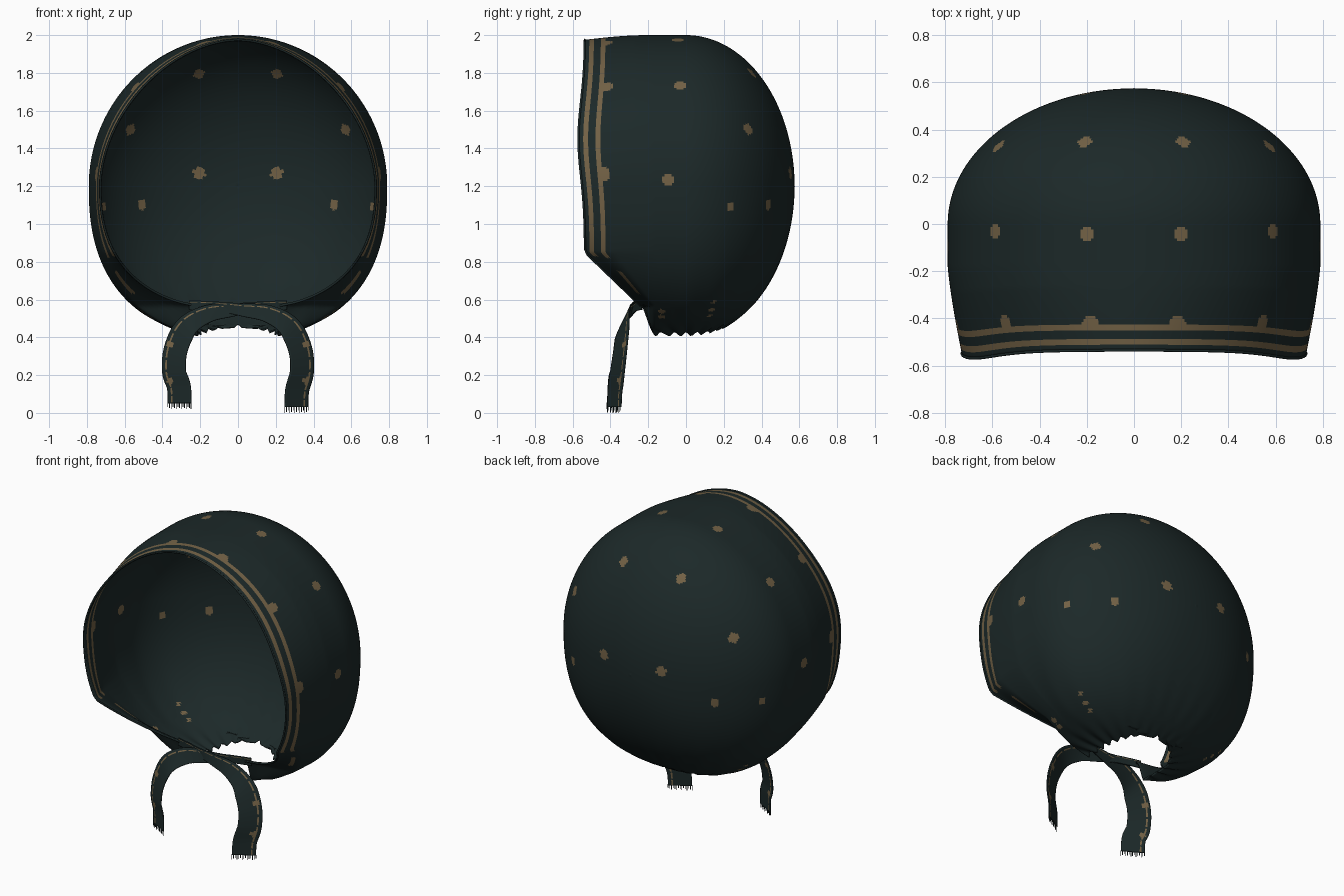
import bpy, bmesh, math
from mathutils import Vector
from mathutils.kdtree import KDTree

if "Cube" in bpy.data.objects:
    bpy.data.objects.remove(bpy.data.objects["Cube"])


def material(name, rgb):
    m = bpy.data.materials.new(name)
    m.diffuse_color = (*rgb, 1)
    m.use_nodes = True
    m.node_tree.nodes["Principled BSDF"].inputs["Base Color"].default_value = m.diffuse_color
    return m


CLOTH = material("dark_teal_cloth", (0.0115, 0.0215, 0.0215))
TAN = material("tan_print", (0.17, 0.12, 0.06))


def finish(name, bm, thickness):
    bmesh.ops.recalc_face_normals(bm, faces=bm.faces)
    me = bpy.data.meshes.new(name)
    bm.to_mesh(me)
    bm.free()
    ob = bpy.data.objects.new(name, me)
    bpy.context.collection.objects.link(ob)
    me.materials.append(CLOTH)
    me.materials.append(TAN)
    for p in me.polygons:
        p.use_smooth = True
    if thickness:
        mod = ob.modifiers.new("thickness", 'SOLIDIFY')
        mod.thickness = thickness
        mod.offset = -1
    return ob


def grid(bm, rows):
    """Faces between successive rows; returns (row, column, face)."""
    vs = [[bm.verts.new(p) for p in r] for r in rows]
    return [(i, j, bm.faces.new((vs[i][j], vs[i][j + 1], vs[i + 1][j + 1], vs[i + 1][j])))
            for i in range(len(vs) - 1) for j in range(len(vs[0]) - 1)]


# ---- hood: sections from the face rim to the back pole, open at the neck
def rim_y(z):
    y = -0.535 - 0.035 * math.exp(-((z - 1.45) / 0.28) ** 2)
    return min(-0.24, y + max(0, 0.85 - z) * 1.04)


def section(s, k, y_back, count=400):
    """s: 0 at the rim to 1 at mid depth; k: shrink factor of the back."""
    t = min(1, s / 0.3)
    e = t * t * (3 - 2 * t)
    side = (0.73 + 0.06 * min(1, 1.15 * math.sin(s * math.pi / 2))) * k
    top = (0.775 + 0.025 * math.sin(min(1, s * 1.6) * math.pi / 2)) * k
    low = (0.65 + 0.15 * e) * k
    n_top, n_low = 1.82 + 0.18 * min(1, s * 2), 2.4
    gap = 0.22 * math.sqrt(max(0, 1 - (y_back / 0.21) ** 2))
    f0 = math.asin(min(1, (gap / max(side, 1e-4)) ** (n_low / 2))) if gap > 0 else 0
    pts = []
    for j in range(count + 1):
        f = f0 + (2 * math.pi - 2 * f0) * j / count
        sn, cs = math.sin(f), math.cos(f)
        if j in (0, count) and gap == 0:
            sn = 0
        p = 2 / (n_low if cs > 0 else n_top)
        x = side * math.copysign(abs(sn) ** p, sn)
        z = 1.2 - (low * cs ** p if cs > 0 else -top * abs(cs) ** p)
        y = rim_y(z) * (1 - s) + y_back
        # gathers fanning out of the neck edge
        fold = math.exp(-max(0, z - 0.42) / 0.09) * math.cos(24 * math.atan2(x, y))
        pts.append(Vector((x * (1 + 0.04 * fold), y * (1 + 0.04 * fold), z + 0.01 * fold)))
    return pts


FRONT, BACK = 44, 76
rows = [section(i / FRONT, 1, 0) for i in range(FRONT + 1)]
for i in range(1, BACK + 1):
    a = i / BACK * math.pi / 2
    rows.append(section(1, max(0.004, math.cos(a)), 0.575 * math.sin(a)))

bm = bmesh.new()
faces = grid(bm, rows)
pole = bm.verts.new((0, 0.576, 1.2))
bm.verts.ensure_lookup_table()
n = len(rows[0])
last = bm.verts[(len(rows) - 1) * n:len(rows) * n]
for a, b in zip(last, last[1:]):
    bm.faces.new((a, b, pole))
centres = [(i, j, f, f.calc_center_median()) for i, j, f in faces]

# two trim stripes following the rim, only a short patch of one on the cheeks
for i, j, f, c in centres:
    if (i in (2, 3) and c.z > 0.83) or (i in (7, 8) and (c.z > 0.82 or 0.63 < c.z < 0.75)):
        f.material_index = 1

# printed dots (position, radius), mirrored left and right
dots = [(0.21, 0.35, 1.8, .031), (0.57, 0.33, 1.5, .031), (0.21, 0.55, 1.27, .033),
        (0.5, 0.41, 1.1, .028), (0.7, 0.23, 1.09, .021), (0.6, -0.035, 1.74, .03),
        (0.78, -0.09, 1.235, .03), (0.21, -0.04, 2.0, .03), (0.57, -0.42, 1.75, .034),
        (0.19, -0.42, 1.98, .034), (0.745, -0.435, 1.26, .037),
        (0.46, -0.13, 0.52, .02), (0.5, -0.13, 0.55, .02),
        (0.43, 0.11, 0.55, .013), (0.47, 0.12, 0.58, .015), (0.51, 0.13, 0.62, .013)]
kd = KDTree(len(centres))
for k, c in enumerate(centres):
    kd.insert(c[3], k)
kd.balance()
for x, y, z, r in dots:
    for sx in (1, -1):
        co = kd.find((sx * x, y, z))[0]
        for _, k, _ in kd.find_range(co, r):
            centres[k][2].material_index = 1
bmesh.ops.remove_doubles(bm, verts=bm.verts, dist=0.0002)
finish("hood", bm, 0.008)

# ---- rolled hem along the face rim
cu = bpy.data.curves.new("rim_hem", 'CURVE')
cu.dimensions = '3D'
cu.bevel_depth = 0.006
cu.bevel_resolution = 1
sp = cu.splines.new('POLY')
hem = rows[0][::4]
sp.points.add(len(hem) - 1)
for q, p in zip(sp.points, hem):
    q.co = (*p, 1)
cu.materials.append(CLOTH)
bpy.context.collection.objects.link(bpy.data.objects.new("rim_hem", cu))


# ---- tie ribbons crossing under the chin
def smooth_path(pts, steps):
    pts = [pts[0]] + pts + [pts[-1]]
    out = []
    for i in range(1, len(pts) - 2):
        a, b, c, d = pts[i - 1:i + 3]
        for k in range(steps):
            t = k / steps
            out.append(0.5 * (2 * b + (c - a) * t + (2 * a - 5 * b + 4 * c - d) * t * t
                              + (3 * b - a - 3 * c + d) * t ** 3))
    return out + [pts[-1]]


COLS = 14
for side, name, drop, push in ((-1, "left", 0.02, 0.0), (1, "right", 0.0, -0.012)):
    path = smooth_path([Vector((side * x, y + push * (z > 0.5), z)) for x, y, z in (
        (-0.26, -0.235, 0.57), (-0.12, -0.265, 0.565), (0.03, -0.285, 0.545),
        (0.16, -0.305, 0.525), (0.27, -0.335, 0.46), (0.33, -0.35, 0.34),
        (0.34, -0.365, 0.22), (0.315, -0.378, 0.12 + drop), (0.31, -0.382, 0.03 + drop))], 10)
    ribbon = []
    m = len(path) - 1
    for i, p in enumerate(path):
        d = (path[min(m, i + 1)] - path[max(0, i - 1)]).normalized()
        across = Vector((-d.z * side, 0, d.x * side)).normalized()
        if i == m:
            across = Vector((side, 0, 0))
        grow = min(1, max(0, (i / m - 0.15) / 0.4))
        # outer edge turned back so each ribbon faces outward
        across = across * (0.025 + 0.037 * grow) + Vector((0, 0.036 * grow, 0))
        ribbon.append([p + across * (2 * j / COLS - 1) for j in range(COLS + 1)])
    bm = bmesh.new()
    spots = [Vector((side * x, 0, z)) for x, z in ((0.36, 0.36), (0.36, 0.17))]
    for i, j, f in grid(bm, ribbon):
        c = f.calc_center_median()
        near = any(math.hypot(c.x - s.x, c.z - s.z) < 0.018 for s in spots)
        if near or (j == COLS - 3 and i % 5 < 4):
            f.material_index = 1
    finish(name + "_tie", bm, 0.006)

    # fringe threads at the ribbon end
    bm = bmesh.new()
    end = ribbon[-1]
    step = (end[-1] - end[0]).normalized() * 0.002
    for j in range(0, COLS + 1):
        p = end[j] + Vector((0, 0, 0.004))
        low = Vector((p.x, p.y, drop + 0.006 * (j % 3)))
        bm.faces.new([bm.verts.new(v) for v in (p - step, p + step, low + step, low - step)])
    finish(name + "_tie_fringe", bm, 0.002)
